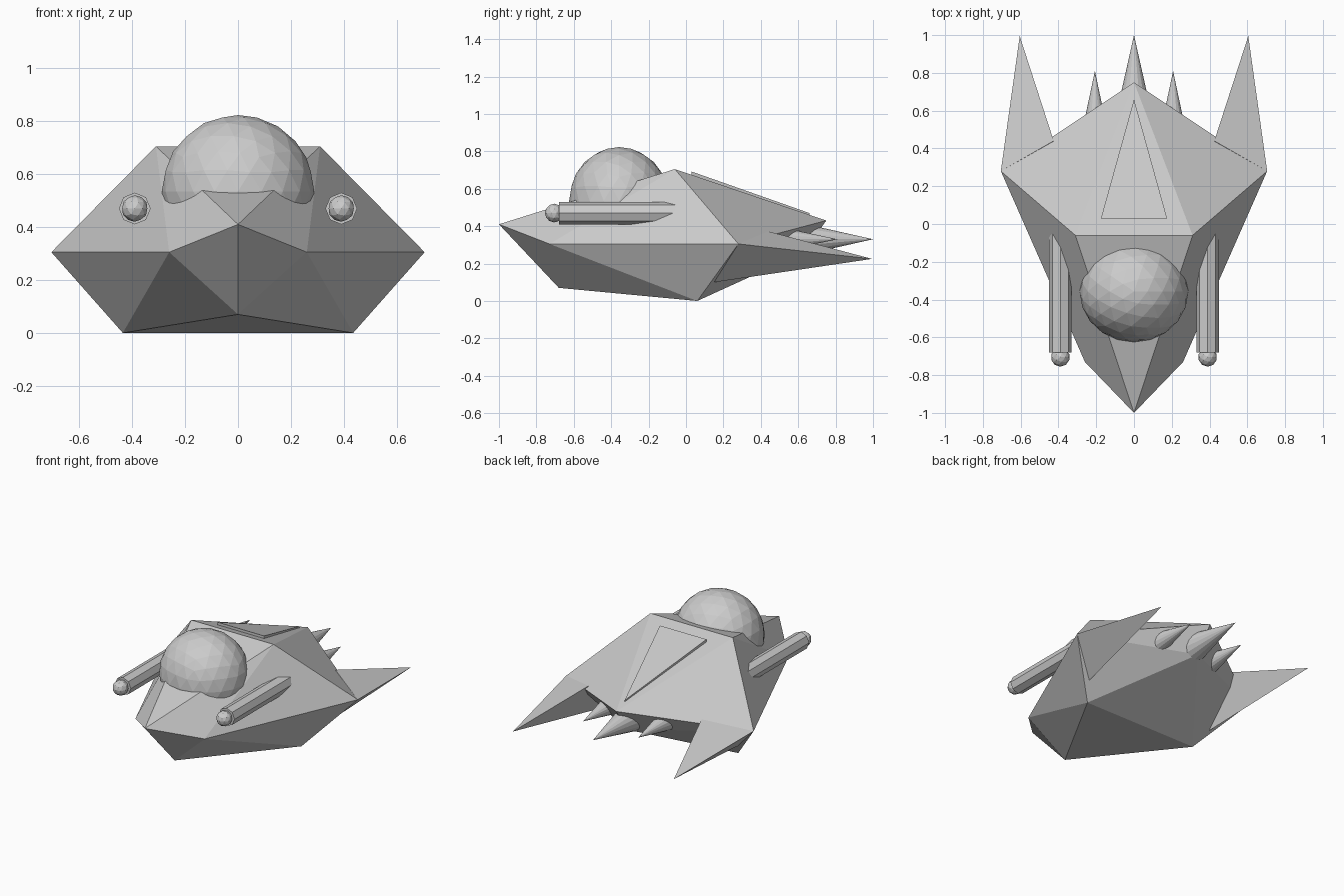
import bpy, bmesh
from math import radians
from mathutils import Matrix, Vector

if "Cube" in bpy.data.objects:
    bpy.data.objects.remove(bpy.data.objects["Cube"], do_unlink=True)

grey = bpy.data.materials.new("plain_grey")
grey.use_nodes = True
colour = (0.6, 0.6, 0.6, 1)
grey.diffuse_color = colour
grey.node_tree.nodes["Principled BSDF"].inputs["Base Color"].default_value = colour


def finish(name, bm):
    bmesh.ops.recalc_face_normals(bm, faces=bm.faces)
    mesh = bpy.data.meshes.new(name)
    bm.to_mesh(mesh)
    bm.free()
    mesh.materials.append(grey)
    obj = bpy.data.objects.new(name, mesh)
    bpy.context.collection.objects.link(obj)
    return obj


def solid(name, points):
    """Faceted convex solid through the given corners."""
    bm = bmesh.new()
    for p in points:
        bm.verts.new(p)
    bmesh.ops.convex_hull(bm, input=bm.verts)
    return finish(name, bm)


def rod(name, x, z, y_front, y_back, r_front, r_back, sides):
    """Cone or cylinder lying along y."""
    bm = bmesh.new()
    place = (Matrix.Translation((x, (y_front + y_back) / 2, z))
             @ Matrix.Rotation(radians(-90), 4, 'X'))
    bmesh.ops.create_cone(bm, cap_ends=True, segments=sides, radius1=r_front,
                          radius2=r_back, depth=y_back - y_front, matrix=place)
    return finish(name, bm)


def ball(name, centre, size, detail):
    bm = bmesh.new()
    place = Matrix.Translation(centre) @ Matrix.Diagonal(Vector((*size, 1)))
    bmesh.ops.create_icosphere(bm, subdivisions=detail, radius=1, matrix=place)
    return finish(name, bm)


def mirrored(points):
    return points + [(-x, y, z) for x, y, z in points]


# Hull: centre-line corners plus mirrored side corners
nose, belly_front = (0, -1, 0.41), (0, -0.68, 0.07)
tail_top, tail_bottom = (0, 0.75, 0.43), (0, 0.63, 0.26)
sides = [(0.26, -0.73, 0.305), (0.31, -0.06, 0.705),
         (0.705, 0.28, 0.305), (0.435, 0.06, 0)]
solid("hull", [nose, belly_front, tail_top, tail_bottom] + mirrored(sides))

# Raised wedge on the rear deck
solid("deck_wedge", mirrored([(0.175, 0.03, 0.692), (0.175, 0.03, 0.65)])
      + [(0, 0.66, 0.47), (0, 0.66, 0.44)])

# Canopy dome
ball("canopy", (0, -0.357, 0.535), (0.288, 0.268, 0.288), 3)

# Guns, fins and outer tail spikes on both sides
for side, s in (("left", 1), ("right", -1)):
    rod(side + "_gun", s * 0.39, 0.47, -0.68, 0, 0.06, 0.06, 8)
    ball(side + "_gun_tip", (s * 0.39, -0.705, 0.47), (0.05,) * 3, 2)
    solid(side + "_fin", [(s * 0.705, 0.28, 0.305), (s * 0.425, 0.44, 0.372),
                          (s * 0.495, 0.15, 0.1), (s * 0.605, 0.995, 0.225)])
    rod(side + "_spike", s * 0.207, 0.33, 0.48, 0.81, 0.07, 0, 16)

# Middle tail spike
rod("middle_spike", 0, 0.33, 0.6, 1, 0.09, 0, 16)
